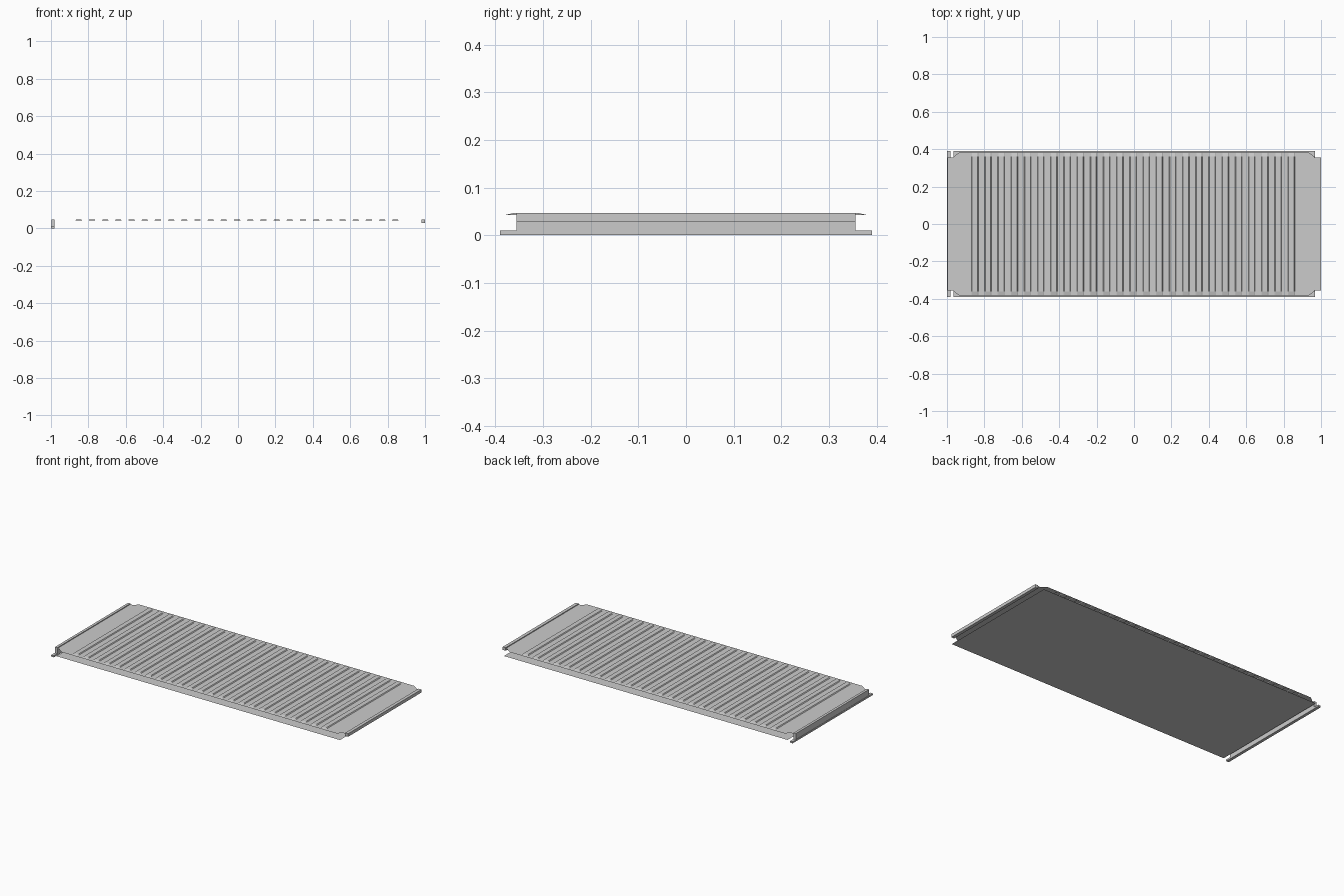
import bpy, bmesh

if "Cube" in bpy.data.objects:
    bpy.data.objects.remove(bpy.data.objects["Cube"])


def make_object(name, bm):
    bmesh.ops.remove_doubles(bm, verts=bm.verts, dist=1e-5)
    mesh = bpy.data.meshes.new(name)
    bm.to_mesh(mesh)
    bm.free()
    ob = bpy.data.objects.new(name, mesh)
    bpy.context.collection.objects.link(ob)
    return ob


def box(name, x0, x1, y, z0, z1):
    bm = bmesh.new()
    bmesh.ops.create_cube(bm, size=1)
    for v in bm.verts:
        v.co.x = x0 if v.co.x < 0 else x1
        v.co.y = -y if v.co.y < 0 else y
        v.co.z = z0 if v.co.z < 0 else z1
    return make_object(name, bm)


def sheet(name, x0, x1, y, z):
    bm = bmesh.new()
    bm.faces.new([bm.verts.new((a, b, z)) for a, b in
                  ((x0, -y), (x1, -y), (x1, y), (x0, y))])
    return make_object(name, bm)


# Ribbed top sheet: raised ribs with sloping ends, chamfered corners
BASE, RAISED = 0.042, 0.047
RIBS, PITCH, WIDTH = 25, 0.0705, 0.037
# each column: x, height between the ends, outer half depth
cols = [(-0.965, BASE, 0.360), (-0.935, BASE, 0.382)]
for i in range(RIBS):
    c = (i - (RIBS - 1) / 2) * PITCH - 0.005
    h = WIDTH / 2
    cols += [(c - h, BASE, 0.382), (c - h + 0.004, RAISED, 0.382),
             (c + h - 0.004, RAISED, 0.382), (c + h, BASE, 0.382)]
cols += [(0.935, BASE, 0.382), (0.965, BASE, 0.360)]

bm = bmesh.new()
grid = []
for x, z, d in cols:
    inner = d - 0.022
    grid.append([bm.verts.new(p) for p in
                 ((x, -d, BASE), (x, -inner, z), (x, inner, z), (x, d, BASE))])
for a, b in zip(grid, grid[1:]):
    for j in range(3):
        bm.faces.new((a[j], b[j], b[j + 1], a[j + 1]))
make_object("ribbed_top_sheet", bm)

# Flat bottom sheet, with open gap below the top sheet
sheet("bottom_sheet", -0.965, 0.968, 0.39, 0.012)

# Narrow webs joining the top sheet to the end rails
sheet("left_web", -0.982, -0.965, 0.356, BASE)
sheet("right_web", 0.965, 0.982, 0.356, BASE)

# End rails: full height with a longer foot on the left, upper hook on the right
box("left_rail", -0.998, -0.982, 0.356, 0.010, 0.047)
box("left_rail_foot", -1.0, -0.982, 0.39, 0.0, 0.010)
box("right_rail", 0.980, 1.0, 0.356, 0.028, 0.047)
